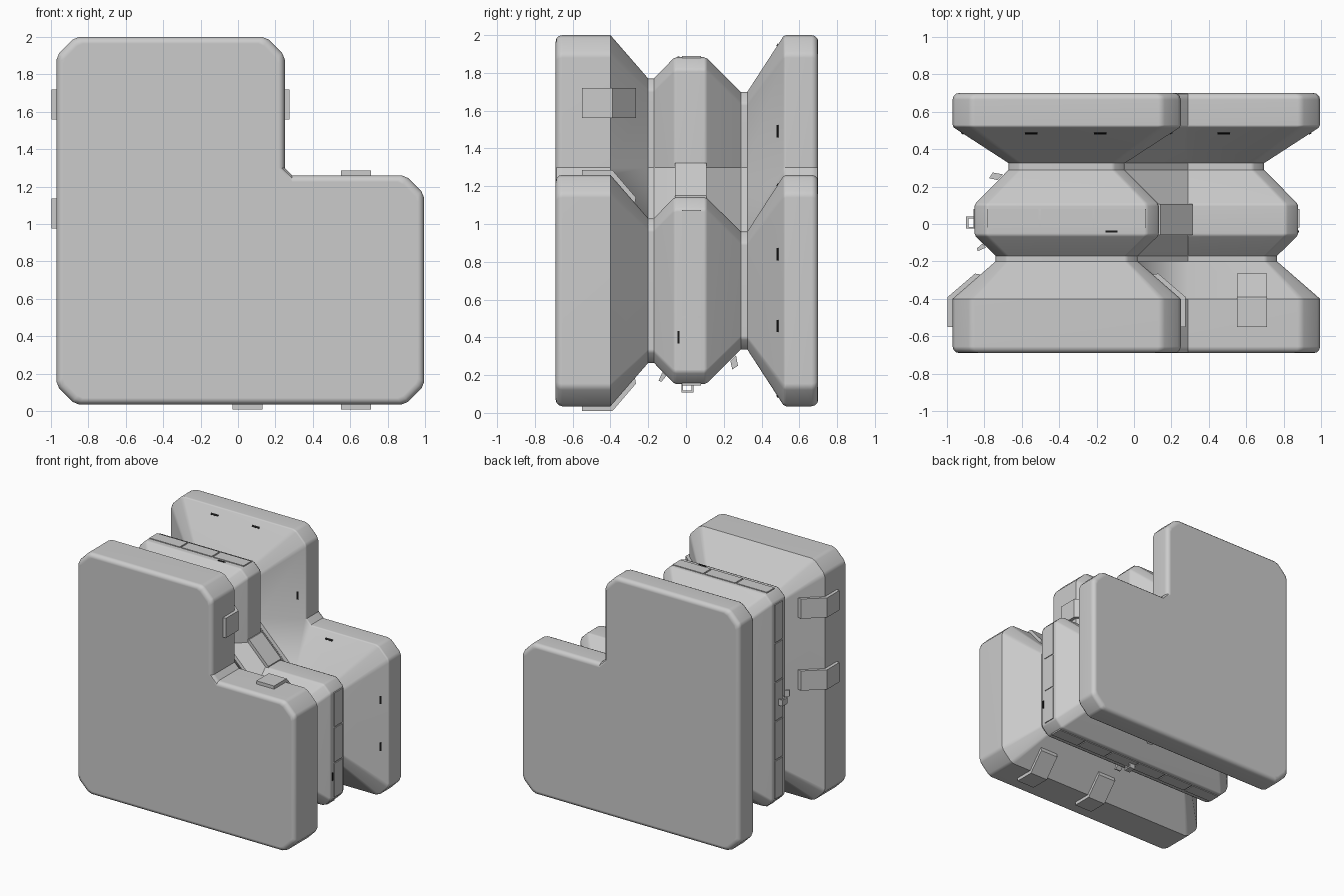
import bpy
import bmesh
from mathutils import Vector

if "Cube" in bpy.data.objects:
    bpy.data.objects.remove(bpy.data.objects["Cube"])


def material(name, color):
    m = bpy.data.materials.new(name)
    m.use_nodes = True
    m.diffuse_color = (*color, 1)
    m.node_tree.nodes["Principled BSDF"].inputs["Base Color"].default_value = (*color, 1)
    return m


GREY = material("plain grey", (0.6, 0.6, 0.6))
DARK = material("near black", (0.01, 0.01, 0.01))

LEFT, RIGHT, STEP_X = -0.97, 0.995, 0.25
BOTTOM, TOP, STEP_Z = 0.035, 2.0, 1.26


def finish(bm, name, mat, smooth=False):
    bmesh.ops.recalc_face_normals(bm, faces=bm.faces)
    mesh = bpy.data.meshes.new(name)
    bm.to_mesh(mesh)
    bm.free()
    mesh.materials.append(mat)
    ob = bpy.data.objects.new(name, mesh)
    bpy.context.collection.objects.link(ob)
    if smooth:
        bpy.ops.object.select_all(action="DESELECT")
        ob.select_set(True)
        bpy.context.view_layer.objects.active = ob
        bpy.ops.object.shade_smooth_by_angle(angle=0.6)
        ob.modifiers.new("Weighted", "WEIGHTED_NORMAL").keep_sharp = True
    return ob


def outline(d):
    """Stepped outline shrunk by d, with softened chamfers on outer corners."""
    x0, x1, xs = LEFT + d, RIGHT - d, STEP_X - d
    z0, z1, zs = BOTTOM + d, TOP - d, STEP_Z - d
    c = 0.1 - min(max(d, 0) * 0.3, 0.04)
    r = c * 0.2

    def corner(x, z, a, b):
        p, a, b = Vector((x, z)), Vector(a), Vector(b)
        slant = (b - a) * r * 0.7
        return [p + a * (c + r), p + a * c + slant,
                p + b * c - slant, p + b * (c + r)]

    W, E, S, N = (-1, 0), (1, 0), (0, -1), (0, 1)
    pts = corner(x0, z0, N, E) + corner(x1, z0, W, N) + corner(x1, zs, S, W)
    pts += [Vector((STEP_X + 0.04, zs)), Vector((xs, STEP_Z + 0.04))]
    return pts + corner(xs, z1, S, W) + corner(x0, z1, E, S)


# Main body: stepped outline lofted from front to back
SECTIONS = [(-0.69, 0.035), (-0.686, 0.018), (-0.673, 0.005), (-0.655, 0),
            (-0.40, 0), (-0.20, 0.23), (-0.17, 0.23),
            (-0.068, 0.125), (-0.05, 0.117), (0.095, 0.117), (0.113, 0.125),
            (0.29, 0.30), (0.325, 0.30), (0.515, 0.007), (0.53, 0),
            (0.665, 0), (0.683, 0.005), (0.696, 0.018), (0.70, 0.035)]
bm = bmesh.new()
rings = [[bm.verts.new((p.x, y, p.y)) for p in outline(d)] for y, d in SECTIONS]
for a, b in zip(rings, rings[1:]):
    for i in range(len(a)):
        j = (i + 1) % len(a)
        bm.faces.new((a[i], a[j], b[j], b[i]))
bm.faces.new(rings[0])
bm.faces.new(rings[-1])
finish(bm, "body", GREY, True)

# Each side maps a position along it and an outward height to x and z
SIDES = {
    "left": lambda t, n: (LEFT - n, t),
    "right": lambda t, n: (RIGHT + n, t),
    "upper_right": lambda t, n: (STEP_X + n, t),
    "top": lambda t, n: (t, TOP + n),
    "step": lambda t, n: (t, STEP_Z + n),
    "bottom": lambda t, n: (t, BOTTOM - n),
}


def bar(name, side, t0, t1, section, mat=GREY):
    """Extrude a (y, height) section along one side."""
    bm = bmesh.new()
    ends = []
    for t in (t0, t1):
        ring = []
        for y, n in section:
            x, z = SIDES[side](t, n)
            ring.append(bm.verts.new((x, y, z)))
        bm.faces.new(ring)
        ends.append(ring)
    a, b = ends
    for i in range(len(a)):
        j = (i + 1) % len(a)
        bm.faces.new((a[i], a[j], b[j], b[i]))
    return finish(bm, f"{side}_{name}", mat)


def box(y0, y1, n0, n1):
    return [(y0, n0), (y1, n0), (y1, n1), (y0, n1)]


# Bent clips folded over the front slab
CLIP = [(-0.55, 0), (-0.40, 0), (-0.27, -0.15),
        (-0.265, -0.12), (-0.39, 0.026), (-0.55, 0.026)]
for side, t in (("left", 1.64), ("left", 1.055), ("upper_right", 1.64),
                ("step", 0.63), ("bottom", 0.05), ("bottom", 0.63)):
    bar("clip", side, t - 0.08, t + 0.08, CLIP)

# Segmented strips around the middle ridge
RIDGE = -0.117
STRIPS = {"top": (-0.79, 0.07), "right": (0.22, 1.08), "left": (0.22, 1.81),
          "bottom": (-0.79, 0.82)}
for side, (t0, t1) in STRIPS.items():
    count = round((t1 - t0) / 0.29)
    step = (t1 - t0) / count
    for k in range(count):
        bar("ridge_strip", side, t0 + k * step + 0.006, t0 + (k + 1) * step - 0.006,
            box(-0.02, 0.08, RIDGE - 0.005, RIDGE + 0.006))

# Collar across the inner corner of the ridge
bm = bmesh.new()
x0, z0 = STEP_X + RIDGE, STEP_Z + RIDGE
prof = [(x0 - 0.02, z0 - 0.02), (x0 - 0.02, z0 + 0.18), (x0 + 0.008, z0 + 0.18),
        (x0 + 0.18, z0 + 0.008), (x0 + 0.18, z0 - 0.02)]
front = [bm.verts.new((x, -0.058, z)) for x, z in prof]
face = bm.faces.new(front)
moved = bmesh.ops.extrude_face_region(bm, geom=[face])["geom"]
for v in moved:
    if isinstance(v, bmesh.types.BMVert):
        v.co.y = 0.108
finish(bm, "corner_collar", GREY)

# Small U brackets and angled pins on the ridge
BRACKET = [(-0.025, -0.12), (-0.025, -0.072), (0.04, -0.072), (0.04, -0.12),
           (0.03, -0.12), (0.03, -0.084), (-0.015, -0.084), (-0.015, -0.12)]
FRONT_PIN = [(-0.125, -0.18), (-0.145, -0.135), (-0.13, -0.13), (-0.105, -0.16)]
BACK_PIN = [(0.235, -0.24), (0.245, -0.195), (0.275, -0.215), (0.265, -0.27)]
for side, t in (("left", 1.0), ("bottom", 0.05)):
    for name, section in (("bracket", BRACKET), ("front_pin", FRONT_PIN),
                          ("back_pin", BACK_PIN)):
        bar(name, side, t - 0.025, t + 0.025, section)

# Dark slots on the slope of the back slab and on the ridge
SLOT = [(0.482, -0.060), (0.490, -0.047), (0.486, -0.044), (0.478, -0.057)]
SLOTS = {"top": (-0.55, -0.18), "upper_right": (1.49,), "step": (0.48,),
         "right": (0.46, 0.84), "left": (0.46, 1.0, 1.49),
         "bottom": (-0.55, -0.18, 0.48)}
for side, places in SLOTS.items():
    for t in places:
        bar("slot", side, t - 0.033, t + 0.033, SLOT, DARK)
for side, t in (("top", -0.12), ("right", 0.40)):
    bar("ridge_slot", side, t - 0.033, t + 0.033,
        box(-0.046, -0.034, RIDGE - 0.004, RIDGE + 0.003), DARK)
